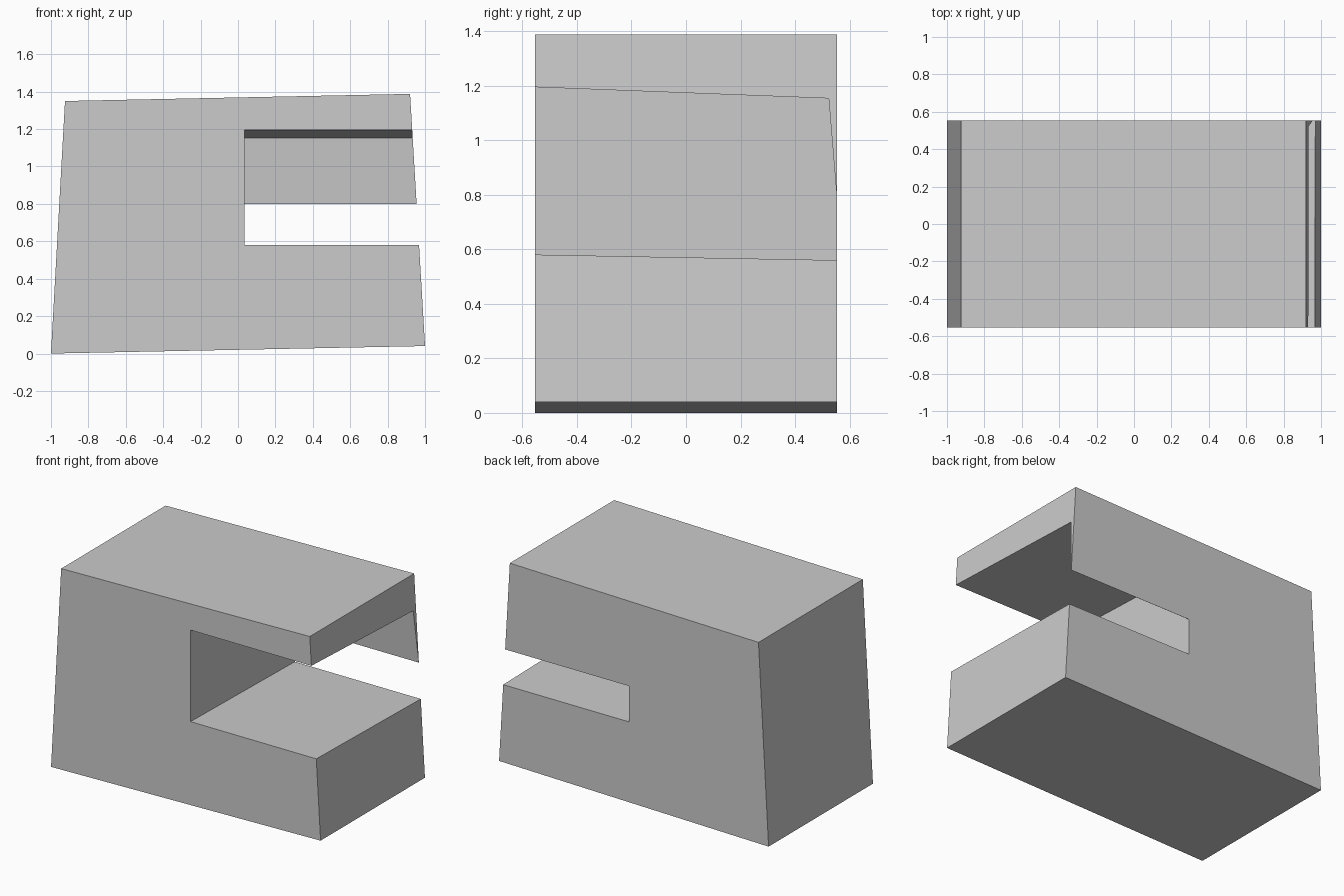
import bpy
import bmesh

cube = bpy.data.objects.get("Cube")
if cube:
    bpy.data.objects.remove(cube, do_unlink=True)

HALF_DEPTH = 0.553

grey = bpy.data.materials.new("light_grey")
grey.use_nodes = True
colour = (0.6, 0.6, 0.6, 1)
grey.diffuse_color = colour
grey.node_tree.nodes["Principled BSDF"].inputs["Base Color"].default_value = colour


def prism(name, outline, offset):
    """Extrude a closed outline of 3D points along an offset vector."""
    bm = bmesh.new()
    face = bm.faces.new([bm.verts.new(p) for p in outline])
    side = bmesh.ops.extrude_face_region(bm, geom=[face])
    moved = [v for v in side["geom"] if isinstance(v, bmesh.types.BMVert)]
    bmesh.ops.translate(bm, verts=moved, vec=offset)
    # Keep the starting cap so the solid is closed
    if not face.is_valid:
        bm.faces.new([bm.verts[i] for i in range(len(outline))])
    bmesh.ops.recalc_face_normals(bm, faces=bm.faces[:])
    mesh = bpy.data.meshes.new(name)
    bm.to_mesh(mesh)
    bm.free()
    mesh.materials.append(grey)
    obj = bpy.data.objects.new(name, mesh)
    bpy.context.collection.objects.link(obj)
    return obj


# Tapered block with slightly tilted top and bottom
block_outline = [(-1, 0), (1, 0.04), (0.92, 1.388), (-0.925, 1.35)]
block = prism("notched_block",
              [(x, -HALF_DEPTH, z) for x, z in block_outline],
              (0, 2 * HALF_DEPTH, 0))

# Opening on the left side: sloping floor and ceiling, thin lip at the back
notch_outline = [(-0.65, 0.582), (0.65, 0.558), (0.65, 0.8),
                 (0.552, 0.8), (0.523, 1.153), (-0.65, 1.198)]
notch = prism("notch_cutter", [(0.035, y, z) for y, z in notch_outline], (1.2, 0, 0))
notch.hide_render = True

# Cut the opening and discard the cutter
cut = block.modifiers.new("notch", 'BOOLEAN')
cut.operation = 'DIFFERENCE'
cut.solver = 'EXACT'
cut.object = notch
bpy.context.view_layer.objects.active = block
bpy.ops.object.modifier_apply(modifier=cut.name)
bpy.data.objects.remove(notch, do_unlink=True)
